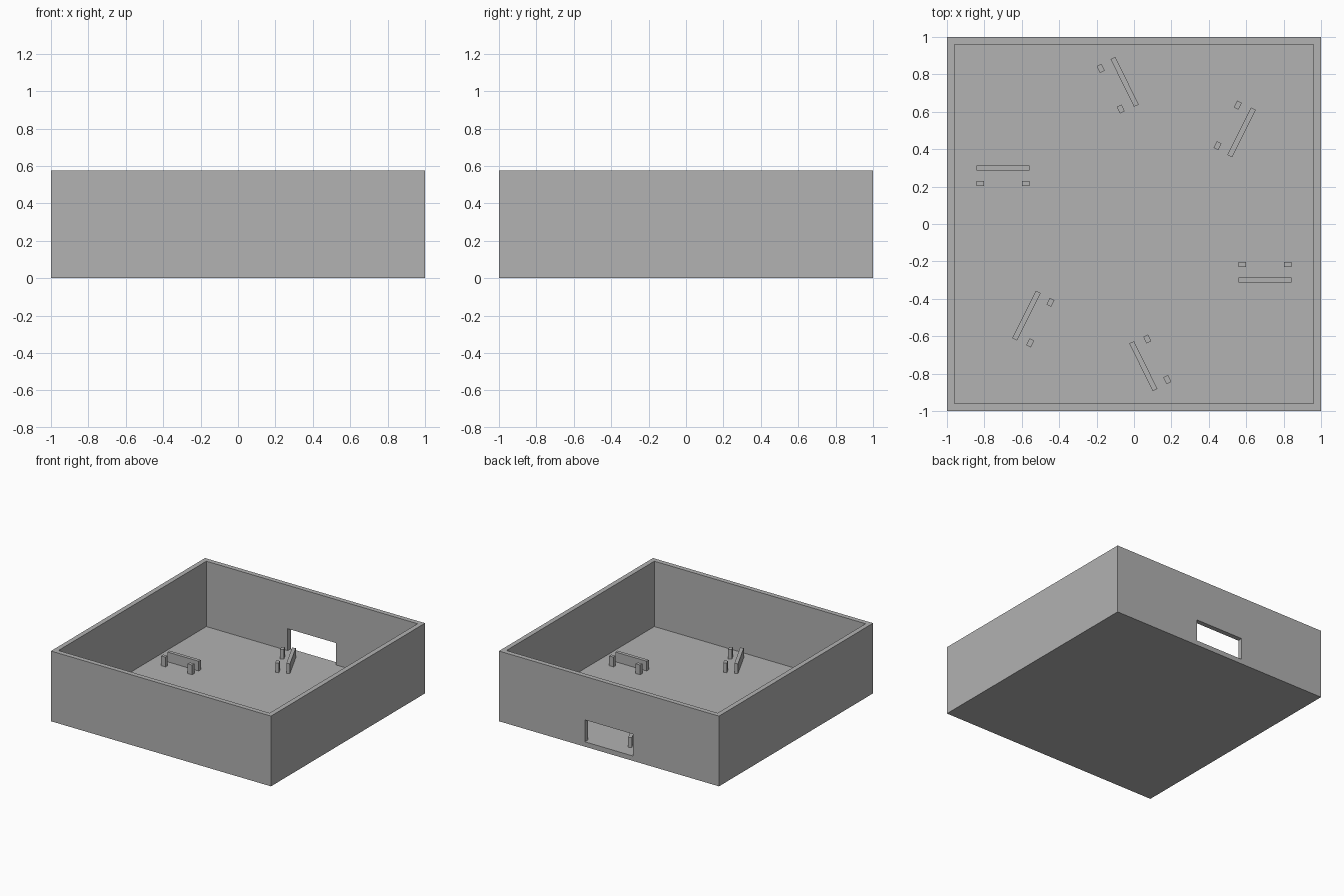
import bpy
from math import radians, pi
from mathutils import Matrix, Vector

cube = bpy.data.objects.get("Cube")
if cube:
    bpy.data.objects.remove(cube, do_unlink=True)

HEIGHT = 0.577
WALL = 0.04       # thickness of walls and floor
OBSTACLE = 0.08   # height of barriers and posts above the floor

grey = bpy.data.materials.new("plain grey")
grey.use_nodes = True
colour = (0.445, 0.445, 0.445, 1)
grey.diffuse_color = colour
grey.node_tree.nodes["Principled BSDF"].inputs["Base Color"].default_value = colour


def box(name, low, high, transform=None):
    """Axis-aligned box between two corners, optionally moved by a matrix."""
    low, high = Vector(low), Vector(high)
    bpy.ops.mesh.primitive_cube_add(size=1)
    obj = bpy.context.object
    obj.name = name
    size = high - low
    obj.data.transform(Matrix.Translation((low + high) / 2) @ Matrix.Diagonal((*size, 1)))
    if transform:
        obj.data.transform(transform)
    obj.data.materials.append(grey)
    return obj


def cut(target, cutter):
    mod = target.modifiers.new(cutter.name, "BOOLEAN")
    mod.operation = "DIFFERENCE"
    mod.solver = "EXACT"
    mod.object = cutter
    cutter.hide_render = True
    cutter.hide_set(True)


# Open tray with a doorway through the back wall, level with the floor
inner = 1 - WALL
tray = box("arena_tray", (-1, -1, 0), (1, 1, HEIGHT))
cavity = box("cavity_cutter", (-inner, -inner, WALL), (inner, inner, HEIGHT + 0.2))
doorway = box("doorway_cutter", (-0.22, 0.8, WALL), (0.22, 1.2, 0.22))
cut(tray, cavity)
cut(tray, doorway)

# Apply the cuts and drop the cutters
bpy.context.view_layer.update()
evaluated = tray.evaluated_get(bpy.context.evaluated_depsgraph_get())
tray.data = bpy.data.meshes.new_from_object(evaluated)
tray.modifiers.clear()
for cutter in (cavity, doorway):
    bpy.data.objects.remove(cutter, do_unlink=True)

# Barriers, each with two posts beside it, repeated by a half turn
top = WALL + OBSTACLE
base = WALL - 0.005
groups = (("side", -0.7, 0.3, 0), ("back", -0.05, 0.76, -63.8), ("corner", 0.575, 0.49, -116.6))
for half, turn in (("rear", 0), ("front", pi)):
    for label, x, y, angle in groups:
        place = (Matrix.Rotation(turn, 4, "Z") @ Matrix.Translation((x, y, 0))
                 @ Matrix.Rotation(radians(angle), 4, "Z"))
        name = f"{half}_{label}"
        box(name + "_barrier", (-0.142, -0.014, base), (0.142, 0.014, top), place)
        for number, side in enumerate((-1, 1)):
            px, py = side * 0.121, -0.083
            box(f"{name}_post_{number + 1}", (px - 0.02, py - 0.014, base),
                (px + 0.02, py + 0.014, top), place)
